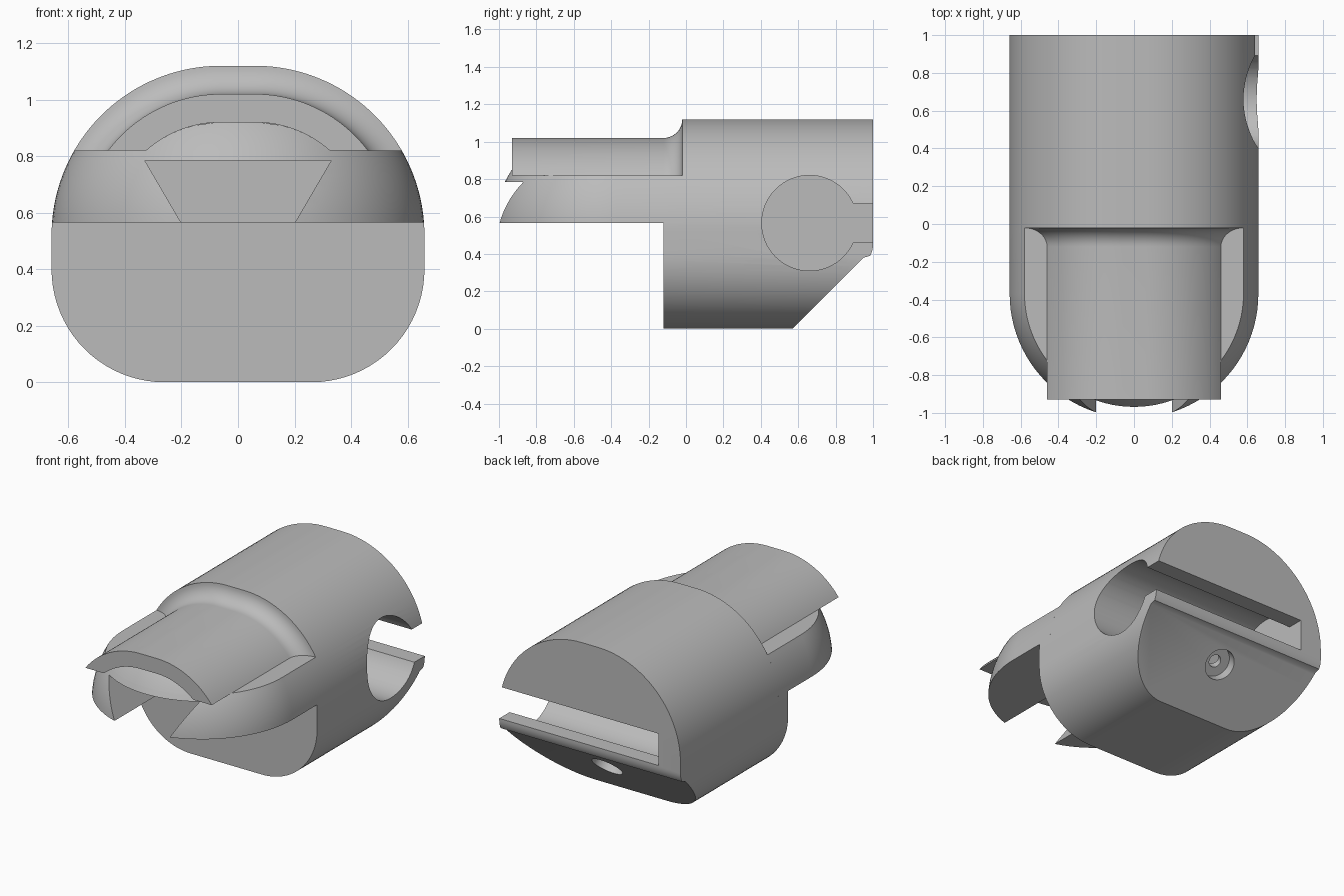
import bpy, bmesh, math
from mathutils import Vector, Matrix

cube = bpy.data.objects.get("Cube")
if cube:
    bpy.data.objects.remove(cube, do_unlink=True)

grey = bpy.data.materials.new("plain_grey")
grey.use_nodes = True
COLOR = (0.5, 0.5, 0.5, 1)
grey.diffuse_color = COLOR
grey.node_tree.nodes["Principled BSDF"].inputs["Base Color"].default_value = COLOR

# Shared section: two upper arcs with a short flat crown
ARC_R, ARC_X, ARC_Z = 0.6, 0.06, 0.52
LEDGE, SPLIT, STEP, NOSE_Y = 0.82, 0.565, -0.02, -0.37


def half_width(z, inset=0):
    r = ARC_R - inset
    return ARC_X + math.sqrt(max(r * r - (z - ARC_Z) ** 2, 0))


def arc(cx, cz, r, a0, a1, n):
    return [(cx + r * math.cos(math.radians(a0 + (a1 - a0) * i / n)),
             cz + r * math.sin(math.radians(a0 + (a1 - a0) * i / n))) for i in range(n + 1)]


def make(name, bm):
    bmesh.ops.recalc_face_normals(bm, faces=bm.faces)
    mesh = bpy.data.meshes.new(name)
    bm.to_mesh(mesh)
    bm.free()
    mesh.materials.append(grey)
    ob = bpy.data.objects.new(name, mesh)
    bpy.context.collection.objects.link(ob)
    return ob


def loft(name, rings):
    """Closed rings of equal length, joined and capped."""
    bm = bmesh.new()
    rows = [[bm.verts.new(p) for p in ring] for ring in rings]
    for a, b in zip(rows, rows[1:]):
        for i in range(len(a)):
            j = (i + 1) % len(a)
            bm.faces.new((a[i], a[j], b[j], b[i]))
    bm.faces.new(rows[0])
    bm.faces.new(rows[-1])
    return make(name, bm)


def prism_y(name, pts, y0, y1):
    return loft(name, [[(x, y, z) for x, z in pts] for y in (y0, y1)])


def prism_x(name, pts, x0, x1):
    return loft(name, [[(x, y, z) for y, z in pts] for x in (x0, x1)])


def cut(ob, cutter):
    cutter.hide_render = True
    mod = ob.modifiers.new("cut", 'BOOLEAN')
    mod.operation, mod.solver, mod.object = 'DIFFERENCE', 'EXACT', cutter
    bpy.context.view_layer.objects.active = ob
    bpy.ops.object.modifier_apply(modifier=mod.name)
    bpy.data.objects.remove(cutter, do_unlink=True)


def bore(center, axis, radius, length):
    bm = bmesh.new()
    turn = Vector(axis).to_track_quat('Z', 'Y').to_matrix().to_4x4()
    bmesh.ops.create_cone(bm, cap_ends=True, segments=64, radius1=radius, radius2=radius,
                          depth=length, matrix=Matrix.Translation(center) @ turn)
    return make("bore_cutter", bm)


# Main body
right = arc(0.26, 0.4, 0.4, -90, 0, 20) + arc(ARC_X, ARC_Z, ARC_R, 0, 90, 28)
section = right + [(-x, z) for x, z in reversed(right)]
body = prism_y("body", section, -0.12, 1)
cut(body, prism_x("front_step", [(-1, SPLIT), (STEP, SPLIT), (STEP, 2), (-1, 2)], -1, 1))

# Sloped lower back with a rounded upper edge
slope = [(0.37, -0.2), (0.57, 0), (0.95, 0.38)] + arc(0.88, 0.45, 0.12, -36, 0, 6)[1:]
cut(body, prism_x("back_slope", slope + [(1.2, 0.45), (1.2, -0.2)], -1, 1))

# Cross bore, open to the left, with a slit to the back
cut(body, bore((0.25, 0.66, 0.565), (1, 0, 0), 0.255, 1.5))
cut(body, prism_x("back_slit", [(0.7, 0.46), (1.1, 0.46), (1.1, 0.67), (0.7, 0.67)], -0.5, 1))

# Stepped screw hole square to the slope
cut(body, bore((0, 0.82, 0.25), (0, 1, -1), 0.1, 0.13))
cut(body, bore((0, 0.78, 0.29), (0, 1, -1), 0.04, 0.35))

# Nose: round in plan, narrowing upward
rings = []
for i in range(13):
    z = SPLIT + (LEDGE - SPLIT) * i / 12
    w = half_width(z)
    plan = arc(0, NOSE_Y, w, 180, 360, 48)
    rings.append([(-w, STEP, z)] + [(x, y, z) for x, y in plan] + [(w, STEP, z)])
nose = loft("nose", rings)
cut(nose, prism_y("dovetail", [(-0.187, 0.54), (0.187, 0.54), (0.33, 0.785), (-0.33, 0.785)],
                  -1.2, -0.1))

# Dome that closes the space under the hood
rings = []
for i in range(11):
    z = LEDGE + 0.0995 * i / 10
    w, side = half_width(z), half_width(z, 0.2)
    xs = [side * (k / 12 - 1) for k in range(25)]
    rings.append([(-side, STEP, z)] + [(x, NOSE_Y - math.sqrt(w * w - x * x), z) for x in xs]
                 + [(side, STEP, z)])
loft("nose_dome", rings)


# Hood: arched plate with a hollow fillet up to the body
def arch(inset):
    r = ARC_R - inset
    start = math.degrees(math.asin((LEDGE - ARC_Z) / r))
    half = arc(ARC_X, ARC_Z, r, start, 90, 24)
    return half + [(-x, z) for x, z in reversed(half)]


stations = [(-0.93, 0.1)]
for i in range(11):
    a = math.radians(9 * i)
    stations.append((STEP - 0.1 + 0.1 * math.sin(a), 0.1 * math.cos(a)))
inner = list(reversed(arch(0.2)))
loft("hood", [[(x, y, z) for x, z in arch(inset) + inner] for y, inset in stations])

# Smooth curved walls, sharp edges
bpy.ops.object.select_all(action='DESELECT')
for name in ("body", "nose", "nose_dome", "hood"):
    ob = bpy.data.objects[name]
    ob.select_set(True)
    bpy.context.view_layer.objects.active = ob
bpy.ops.object.shade_smooth_by_angle(angle=math.radians(30))
